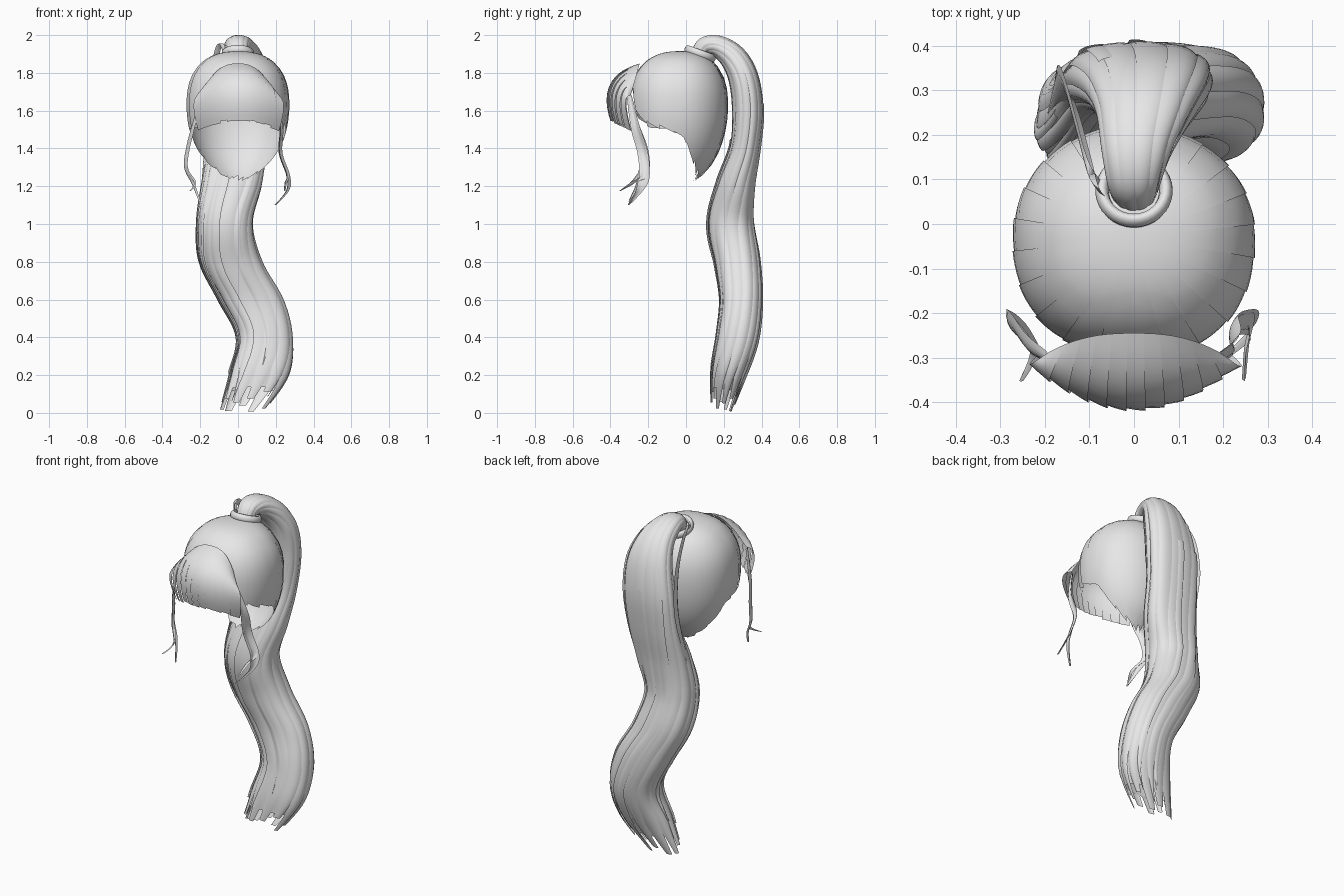
import bpy, math, random
from mathutils import Vector

if "Cube" in bpy.data.objects:
    bpy.data.objects.remove(bpy.data.objects["Cube"])

random.seed(4)
hair = bpy.data.materials.new("hair_grey")
hair.diffuse_color = (0.8, 0.8, 0.8, 1)
hair.use_nodes = True
hair.node_tree.nodes["Principled BSDF"].inputs["Base Color"].default_value = hair.diffuse_color


def build(name, grids):
    """Make one smooth object from a list of point grids (rows of equal length)."""
    verts, faces = [], []
    for rows in grids:
        base, n = len(verts), len(rows[0])
        verts += [tuple(p) for r in rows for p in r]
        for i in range(len(rows) - 1):
            for j in range(n - 1):
                a = base + i * n + j
                faces.append((a, a + n, a + n + 1, a + 1))
    mesh = bpy.data.meshes.new(name)
    mesh.from_pydata(verts, [], faces)
    mesh.materials.append(hair)
    obj = bpy.data.objects.new(name, mesh)
    bpy.context.collection.objects.link(obj)
    smooth(obj)
    return obj


def smooth(obj):
    bpy.ops.object.select_all(action='DESELECT')
    obj.select_set(True)
    bpy.context.view_layer.objects.active = obj
    bpy.ops.object.shade_smooth_by_angle(angle=math.radians(50))


def spline(keys, t):
    """Catmull-Rom value through keys, t from 0 to 1."""
    f = min(max(t, 0), 1) * (len(keys) - 1)
    i = min(int(f), len(keys) - 2)
    f -= i
    k = [keys[min(max(i + d, 0), len(keys) - 1)] for d in (-1, 0, 1, 2)]
    return [0.5 * (2 * b + (c - a) * f + (2 * a - 5 * b + 4 * c - d) * f * f
                   + (3 * b - a - 3 * c + d) * f ** 3) for a, b, c, d in zip(*k)]


def lerp_table(table, x):
    for (x0, y0), (x1, y1) in zip(table, table[1:]):
        if x <= x1:
            return y0 + (y1 - y0) * (x - x0) / (x1 - x0)
    return table[-1][1]


# Scalp cap: overlapping panels running from crown to a ragged hairline
TOP, MID = 1.915, 1.63
HAIRLINE = [(0, 1.235), (0.6, 1.24), (1.0, 1.285), (1.3, 1.37), (1.5, 1.46),
            (2.2, 1.51), (2.55, 1.57), (2.75, 1.70), (3.15, 1.76)]


def cap_point(phi, v, lift, jag):
    """phi is measured from the back of the head."""
    edge = lerp_table(HAIRLINE, abs(math.remainder(phi, math.tau))) + jag
    drop = v ** 3 if v < 0.5 else 0.125 + 0.875 * (v - 0.5) * 2
    z = TOP - (TOP - edge) * drop
    if z > MID:
        f = max(0, 1 - ((z - MID) / (TOP - MID)) ** 2.4) ** (1 / 2.4)
        fx = f
    else:
        f = max(0, 1 - ((MID - z) / 0.42) ** 2) ** 0.5
        fx = f ** 1.1
    s, c = math.sin(phi), math.cos(phi)
    e = 2.05 if c > 0 else 2.3
    r = (abs(s) ** e + abs(c) ** e) ** (-1 / e)
    ry = 0.25 if c > 0 else 0.265
    return Vector((0.27 * fx * r * s * lift, -0.03 + ry * f * r * c * lift, z))


panels, N = [], 22
for i in range(N):
    jag = random.uniform(-0.012, 0.012)
    panels.append([[cap_point((i + k / 5 * 1.1) / N * math.tau, j / 20,
                              1 + 0.013 * k / 5 * min(1, j / 6), jag + 0.02 * k / 5)
                    for k in range(6)] for j in range(21)])
build("scalp_cap", panels)


# Fringe: a fan of overlapping strands curving forward and down
def fringe_point(u, v, lift):
    w = abs(u) ** 2.5
    a = Vector((0.195 * u, -0.245 - 0.045 * w, 1.85 - 0.16 * w))
    b = Vector((0.265 * u, -0.47 + 0.13 * u * u, 1.78 - 0.10 * u * u))
    c = Vector((0.212 * u, -0.395 + 0.105 * u * u, 1.55 - 0.05 * u * u))
    p = a * (1 - v) ** 2 + b * 2 * v * (1 - v) + c * v * v
    return p + Vector((0.4 * u, -1, 0)) * lift * min(1, v * 4)


fringe, N = [], 11
for i in range(N):
    end = random.uniform(0.99, 1.02)
    fringe.append([[fringe_point(-1 + 2 * (i + k / 4 * 1.1) / N, j / 14 * end, 0.007 * k / 4)
                    for k in range(5)] for j in range(15)])
build("fringe", fringe)


# Face-framing side locks: tapered wavy ribbons
def ribbon(path, width, direction, bulge=0.008, steps=24):
    d = Vector(direction).normalized()
    rows = []
    for j in range(steps + 1):
        t = j / steps
        p = Vector(spline(path, t))
        w = width * min(1, 0.45 + 2 * t, 0.15 + 2.8 * (1 - t))
        side = Vector((-d.y, d.x, 0)) * bulge
        rows.append([p + d * w * k / 2 + side * (1 - (k / 2) ** 2) for k in range(-2, 3)])
    return rows


right = [(0.19, -0.30, 1.68), (0.23, -0.27, 1.52), (0.225, -0.23, 1.38),
         (0.265, -0.22, 1.26), (0.265, -0.245, 1.18), (0.20, -0.305, 1.10)]
left = [(-0.19, -0.30, 1.68), (-0.235, -0.27, 1.52), (-0.265, -0.23, 1.40),
        (-0.275, -0.22, 1.30), (-0.235, -0.245, 1.21), (-0.20, -0.30, 1.12)]
for name, path in (("side_lock_right", right), ("side_lock_left", left)):
    s = math.copysign(1, path[0][0])
    prong = path[:4] + [(path[4][0] - 0.01 * s, -0.28, 1.22), (path[5][0] + 0.05 * s, -0.35, 1.175)]
    build(name, [ribbon(path, 0.03, (0.35 * s, 1, 0)),
                 ribbon(prong, 0.02, (0.3 * s, 1, 0))])

# Hair tie around the root of the ponytail
bpy.ops.mesh.primitive_torus_add(major_radius=0.072, minor_radius=0.015, major_segments=32,
                                 minor_segments=10, location=(0, 0.075, 1.902),
                                 rotation=(math.radians(-20), 0, 0))
tie = bpy.context.object
tie.name = "hair_tie"
tie.scale.z = 1.4
tie.data.materials.append(hair)
smooth(tie)

# Ponytail sections: x, y, z, half width, half depth
TAIL = [(0, 0.07, 1.89, 0.05, 0.045), (0, 0.10, 1.94, 0.062, 0.05),
        (0.008, 0.17, 1.94, 0.082, 0.058), (0.025, 0.25, 1.88, 0.11, 0.072),
        (0.03, 0.305, 1.77, 0.14, 0.08), (0.015, 0.327, 1.6, 0.16, 0.083),
        (-0.005, 0.312, 1.4, 0.16, 0.08), (-0.035, 0.262, 1.2, 0.16, 0.1),
        (-0.07, 0.235, 1.0, 0.148, 0.12), (-0.035, 0.27, 0.8, 0.165, 0.117),
        (0.07, 0.29, 0.6, 0.172, 0.11), (0.143, 0.27, 0.4, 0.148, 0.11),
        (0.11, 0.22, 0.2, 0.16, 0.092), (0.02, 0.185, 0.01, 0.12, 0.055)]


def tail_point(t, a, s):
    x, y, z, hw, hd = spline(TAIL, t)
    p, q = spline(TAIL, t - 0.01), spline(TAIL, t + 0.01)
    tan = Vector((0, q[1] - p[1], q[2] - p[2])).normalized()
    out = Vector((0, -tan.z, tan.y))
    c, d = math.cos(a), math.sin(a)
    e = 2 + 0.5 * min(1, t * 2)
    s *= (abs(c) ** e + abs(d) ** e) ** (-1 / e)
    return Vector((x, y, z)) + Vector((hw * s * c, 0, 0)) + out * hd * s * d


def tail_strand(a0, half, base, t0, t1, twist, bulge=0.05, tip=0.45, steps=64):
    rows = []
    for j in range(steps + 1):
        f = j / steps
        t = t0 + (t1 - t0) * f
        w = half * min(1, tip + (1 - f) * 6)
        a = a0 + twist * math.sin(t * 5)
        rows.append([tail_point(t, a + w * k / 3, base + bulge * (1 - (k / 3) ** 2) + 0.03 * k / 3)
                     for k in range(-3, 4)])
    return rows


# Ponytail core, then broad outer strands, then loose wisps
build("ponytail_core", [[[tail_point(j / 60 * 0.95, k / 32 * math.tau, 0.92)
                          for k in range(33)] for j in range(61)]])
N = 12
build("ponytail_strands", [
    tail_strand(i / N * math.tau, math.tau / N * 0.62, 0.95, 0,
                random.uniform(0.95, 1.0), 0.4) for i in range(N)])
build("ponytail_wisps", [
    tail_strand(random.uniform(0, math.tau), random.uniform(0.08, 0.16), random.uniform(1.0, 1.05),
                random.uniform(0.3, 0.5), random.uniform(0.9, 0.98),
                random.uniform(0.2, 0.6), 0.03, 0.1) for _ in range(8)])

# Loose lock looping from the tie down the left of the tail
loop = [(-0.06, 0.07, 1.89), (-0.09, 0.11, 1.955), (-0.115, 0.2, 1.89),
        (-0.14, 0.29, 1.75), (-0.155, 0.32, 1.55), (-0.17, 0.29, 1.35), (-0.19, 0.22, 1.12)]
build("loose_lock", [ribbon(loop, 0.04, (-0.4, 1, 0), 0.012, 32)])
